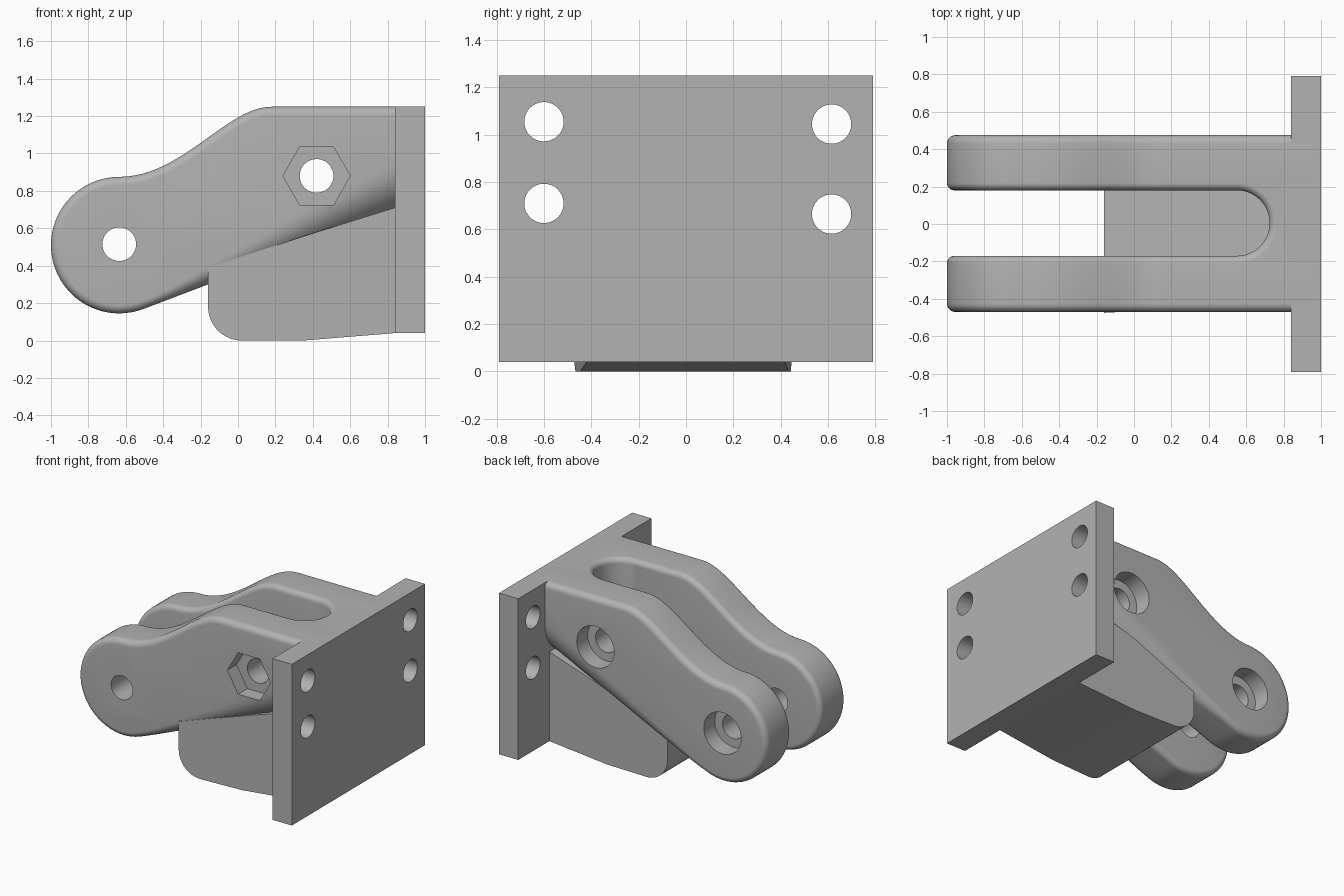
import bpy, bmesh
from math import sin, cos, pi, radians, atan
from mathutils import Matrix, Vector

if "Cube" in bpy.data.objects:
    bpy.data.objects.remove(bpy.data.objects["Cube"])

grey = bpy.data.materials.new("plain grey")
grey.use_nodes = True
grey.diffuse_color = (0.45, 0.45, 0.45, 1)
grey.node_tree.nodes["Principled BSDF"].inputs["Base Color"].default_value = grey.diffuse_color


def add_object(name, bm):
    bmesh.ops.recalc_face_normals(bm, faces=bm.faces)
    mesh = bpy.data.meshes.new(name)
    bm.to_mesh(mesh)
    bm.free()
    mesh.materials.append(grey)
    obj = bpy.data.objects.new(name, mesh)
    bpy.context.collection.objects.link(obj)
    return obj


def loft(name, rings):
    """Skin matching rings of points and cap both ends."""
    bm = bmesh.new()
    loops = [[bm.verts.new(p) for p in ring] for ring in rings]
    n = len(loops[0])
    for a, b in zip(loops, loops[1:]):
        for i in range(n):
            j = (i + 1) % n
            bm.faces.new((a[i], a[j], b[j], b[i]))
    bm.faces.new(loops[0])
    bm.faces.new(loops[-1])
    return add_object(name, bm)


def activate(obj):
    bpy.ops.object.select_all(action='DESELECT')
    obj.select_set(True)
    bpy.context.view_layer.objects.active = obj


def drill(obj, axis, centre, radius, depth, sides=48):
    """Cut a round or hexagonal hole along x or y."""
    bm = bmesh.new()
    bmesh.ops.create_cone(bm, cap_ends=True, segments=sides, radius1=radius,
                          radius2=radius, depth=depth)
    # A hexagon keeps its corners pointing along x
    spin = Matrix.Rotation(pi / 2, 4, 'Z') if sides == 6 else Matrix()
    turn = Matrix.Rotation(pi / 2, 4, 'X' if axis == 'y' else 'Y')
    bm.transform(Matrix.Translation(centre) @ turn @ spin)
    cutter = add_object("hole_cutter", bm)
    cutter.hide_render = True
    mod = obj.modifiers.new("hole", 'BOOLEAN')
    mod.operation = 'DIFFERENCE'
    mod.solver = 'EXACT'
    mod.object = cutter
    activate(obj)
    bpy.ops.object.modifier_apply(modifier=mod.name)
    bpy.data.objects.remove(cutter)


def smooth(obj):
    activate(obj)
    bpy.ops.object.shade_smooth_by_angle(angle=radians(30))


# Arm outline: entries are point, inward direction, outer edge radius
NOSE = Vector((-0.635, 0.51))
NOSE_R = 0.365
EDGE = 0.045
TOP = 1.25
slope = atan(0.38)
outline = []
start, end = -pi / 2 + slope, -3 * pi / 2
for i in range(41):
    a = start + (end - start) * i / 40
    d = Vector((cos(a), sin(a)))
    outline.append((NOSE + d * NOSE_R, -d, EDGE))
p = [Vector(c) for c in ((-0.635, 0.875), (-0.3, 0.875), (-0.06, TOP), (0.18, TOP))]
for i in range(1, 25):
    t = i / 24
    u = 1 - t
    pos = p[0]*u**3 + p[1]*3*u*u*t + p[2]*3*u*t*t + p[3]*t**3
    tan = (p[1]-p[0])*u*u + (p[2]-p[1])*2*u*t + (p[3]-p[2])*t*t
    tan.normalize()
    outline.append((pos, Vector((tan.y, -tan.x)), EDGE))
outline.append((Vector((0.95, TOP)), Vector((0, -1)), EDGE))
# Underside, whose rounding grows towards the plate
foot = outline[0][0]
for i in range(20):
    x = 0.95 + (foot.x - 0.95) * i / 20
    z = foot.y + (x - foot.x) * 0.38
    r = EDGE + 0.2 * min(1, max(0, (x + 0.4) / 1.25))
    outline.append((Vector((x, z)), Vector((-sin(slope), cos(slope))), r))


def arm(name, y_in, y_out):
    side = 1 if y_out > 0 else -1
    rings = []
    steps = [pi / 2 * k / 8 for k in range(9)]
    for a in steps:
        rings.append([(q.x + n.x*r*(1-sin(a)), y_out - side*r*(1-cos(a)),
                       q.y + n.y*r*(1-sin(a))) for q, n, r in outline])
    for a in reversed(steps):
        e = 0.04 * (1 - sin(a))
        y = y_in + side * 0.04 * (1 - cos(a))
        rings.append([(q.x + n.x*e, y, q.y + n.y*e) for q, n, r in outline])
    return loft(name, rings)


arms = [arm("front_arm", -0.17, -0.47), arm("back_arm", 0.18, 0.475)]
for x, z in ((-0.635, 0.515), (0.42, 0.88)):
    for part in arms:
        drill(part, 'y', (x, 0, z), 0.09, 2)
    drill(arms[0], 'y', (x, -0.47, z), 0.18, 0.22, sides=6)
    drill(arms[1], 'y', (x, 0.475, z), 0.155, 0.26)

# Web closing the slot with a rounded end and a softened top edge
rings = []
for off, z in [(0, 0.55)] + [(0.04*(1-cos(a)), TOP - 0.04*(1-sin(a)))
                            for a in (pi/2*k/8 for k in range(9))]:
    ring = [(0.9, -0.23, z), (0.55, -0.23, z)]
    for k in range(33):
        a = -pi / 2 + pi * k / 32
        ring.append((0.55 + (0.175+off)*cos(a), 0.005 + (0.175+off)*sin(a), z))
    ring += [(0.55, 0.235, z), (0.9, 0.235, z)]
    rings.append(ring)
web = loft("slot_end_web", rings)

# Lower support block, slightly narrower towards the plate
side_view = [(0.88, 0.723), (0.42, 0.58), (-0.16, 0.39)]
for k in range(13):
    a = pi + pi / 2 * k / 12
    side_view.append((0.02 + 0.18*cos(a), 0.18 + 0.18*sin(a)))
side_view += [(0.35, 0), (0.88, 0.043)]
block = loft("support_block", [
    [(x, -0.475 + 0.055*(x+0.16), z) for x, z in side_view],
    [(x, 0.447 - 0.027*(x+0.16), z) for x, z in side_view]])

# Mounting plate with four bolt holes
bm = bmesh.new()
bmesh.ops.create_cube(bm, size=1, matrix=Matrix.Translation((0.92, 0, 0.645))
                      @ Matrix.Diagonal((0.16, 1.58, 1.21, 1)))
plate = add_object("mounting_plate", bm)
for y, z in ((-0.6, 1.055), (-0.6, 0.71), (0.615, 1.045), (0.615, 0.665)):
    drill(plate, 'x', (0.92, y, z), 0.083, 1)

for part in arms + [web, block, plate]:
    smooth(part)
